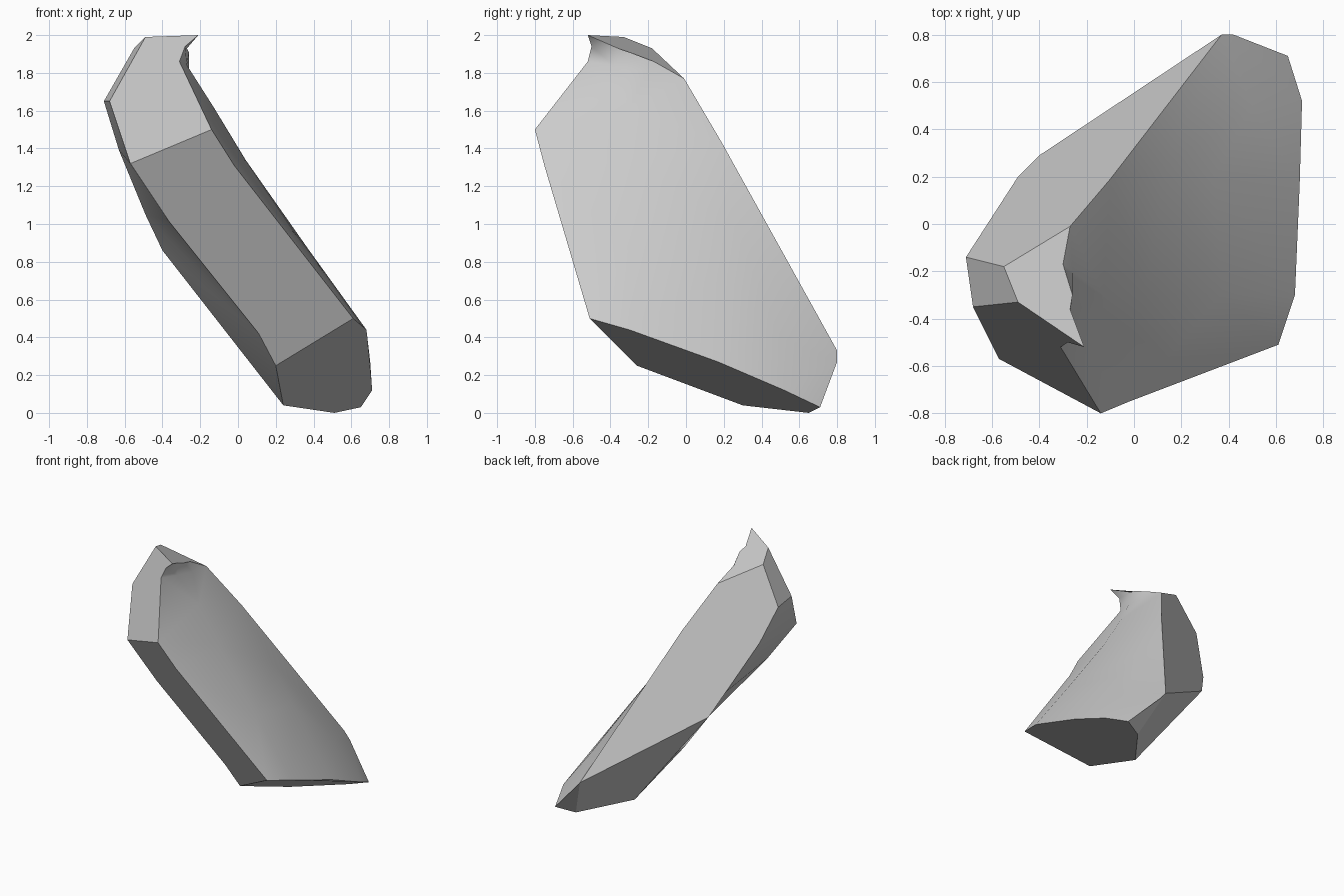
import bpy
import bmesh
from mathutils import Vector
from mathutils.geometry import delaunay_2d_cdt

cube = bpy.data.objects.get("Cube")
if cube:
    bpy.data.objects.remove(cube, do_unlink=True)

# Corners of the broken crown at the top of the shard
crown = dict(
    spike=(-.21, -.52, 2), spike_root=(-.28, -.5, 1.94), notch=(-.31, -.52, 1.86),
    peak=(-.49, -.33, 1.99), shoulder=(-.55, -.18, 1.93), back_top=(-.27, -.01, 1.77),
    rim_back=(-.3, -.17, 1.86), rim_mid=(-.26, -.3, 1.91), rim_front=(-.27, -.36, 1.93),
    cheek_back=(-.71, -.14, 1.65), cheek_front=(-.68, -.35, 1.65),
)
# Long front and back edges
sides = dict(
    brow_outer=(-.14, -.8, 1.5), brow_inner=(-.57, -.57, 1.32),
    front_bend=(-.02, -.75, 1.31), under_bend=(-.37, -.49, 1.02), under_low=(.11, -.32, .42),
    ridge_bend=(-.1, .19, 1.43), ridge_foot=(.37, .8, .33),
    heel=(-.4, .29, .86), heel_mid=(-.49, .2, 1.05), heel_top=(-.63, -.02, 1.39),
)
# Sloping base
base = dict(
    toe_outer=(.61, -.51, .5), toe_inner=(.2, -.26, .25), base_side=(.68, -.3, .44),
    base_mid=(.7, .17, .27), base_back=(.71, .52, .12), base_tip=(.65, .71, .03),
    base_low=(.51, .65, 0), base_heel=(.24, .3, .04), tip_top=(.42, .8, .27),
)
# Bulge of the broad outer side, and the hollow below the spike
bulge = dict(
    hollow=(-.27, -.38, 1.84), hollow_back=(-.26, -.2, 1.8), upper=(-.13, -.3, 1.62),
    middle=(.04, -.3, 1.34), lower=(.37, -.3, .87), rear_mid=(.14, .25, 1),
    rear_low=(.34, .2, .75), rear_foot=(.5, .5, .4),
)
points = {name: Vector(co) for group in (crown, sides, base, bulge)
          for name, co in group.items()}

bm = bmesh.new()
verts = {name: bm.verts.new(co) for name, co in points.items()}


def flat(names):
    """One flat facet through the named corners."""
    bm.faces.new([verts[n] for n in names.split()])


def curved(outline, inner=""):
    """A smooth side, triangulated from its outline and inner points."""
    rim, rest = outline.split(), inner.split()
    names = rim + rest
    plan = [Vector((points[n].y, points[n].z)) for n in names]
    ring = list(range(len(rim)))
    result = delaunay_2d_cdt(plan, [], [ring], 1, 1e-5)
    for tri in result[2]:
        keys = [names[result[3][i][0]] for i in tri]
        bm.faces.new([verts[k] for k in keys]).smooth = True


# Crown facets
flat("peak spike spike_root notch brow_outer brow_inner cheek_front")
flat("peak shoulder back_top rim_back rim_mid rim_front spike")
flat("cheek_front cheek_back shoulder peak")

# Front, back and base facets
flat("brow_outer front_bend toe_outer toe_inner under_low under_bend brow_inner")
flat("heel ridge_foot ridge_bend back_top shoulder cheek_back heel_top heel_mid")
flat("heel base_heel base_low ridge_foot")
flat("ridge_foot base_low base_tip tip_top")
flat("toe_outer base_side base_mid base_back base_tip base_low base_heel toe_inner")

# Broad outer side and underside
curved("brow_outer front_bend toe_outer base_side base_mid base_back base_tip tip_top "
       "ridge_foot ridge_bend back_top rim_back rim_mid rim_front spike spike_root notch",
       " ".join(bulge))
curved("brow_inner under_bend under_low toe_inner base_heel heel heel_mid heel_top "
       "cheek_back cheek_front")

bmesh.ops.recalc_face_normals(bm, faces=bm.faces[:])

# Keep every edge of a flat facet crisp
for edge in bm.edges:
    edge.smooth = all(face.smooth for face in edge.link_faces)

mesh = bpy.data.meshes.new("rock_shard")
bm.to_mesh(mesh)
bm.free()
shard = bpy.data.objects.new("rock_shard", mesh)
bpy.context.collection.objects.link(shard)

# Plain grey stone
stone = bpy.data.materials.new("grey_stone")
stone.use_nodes = True
colour = (.6, .6, .6, 1)
stone.diffuse_color = colour
stone.node_tree.nodes["Principled BSDF"].inputs["Base Color"].default_value = colour
mesh.materials.append(stone)
